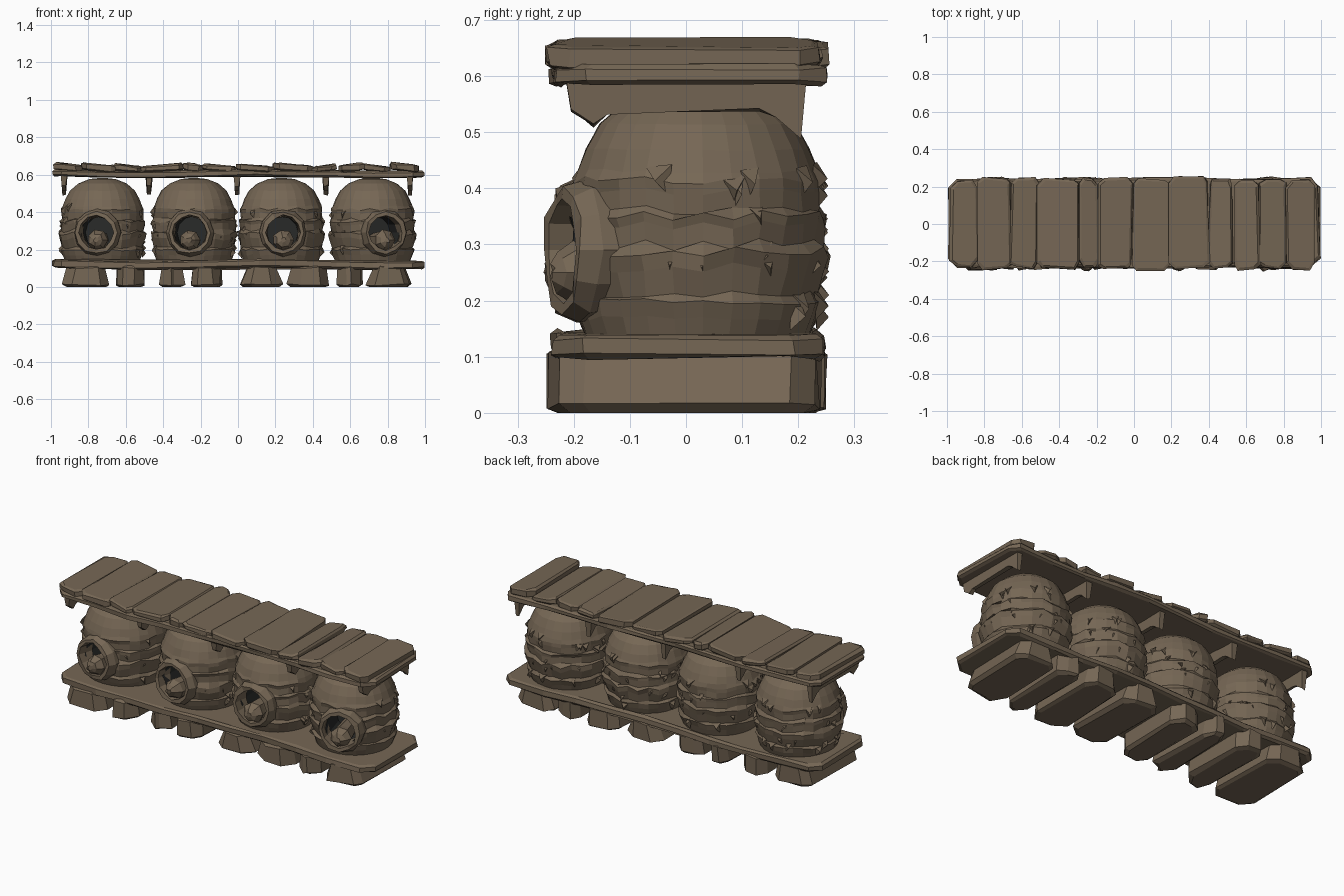
import bpy, bmesh, math, random
from mathutils import Vector, Matrix

random.seed(7)
if "Cube" in bpy.data.objects:
    bpy.data.objects.remove(bpy.data.objects["Cube"])


def material(name, rgb):
    m = bpy.data.materials.new(name)
    m.use_nodes = True
    m.diffuse_color = (*rgb, 1)
    m.node_tree.nodes["Principled BSDF"].inputs["Base Color"].default_value = (*rgb, 1)
    return m


WOOD = material("weathered_wood", (0.18, 0.135, 0.09))
DARK = material("dark_hollow", (0.022, 0.023, 0.022))


def rnd(a):
    return random.uniform(-a, a)


def finish(name, bm, matrix=None, index=0):
    """Turn a bmesh into a flat shaded object."""
    bmesh.ops.recalc_face_normals(bm, faces=bm.faces)
    for f in bm.faces:
        f.material_index = index
    if matrix:
        bm.transform(matrix)
    me = bpy.data.meshes.new(name)
    bm.to_mesh(me)
    bm.free()
    ob = bpy.data.objects.new(name, me)
    bpy.context.collection.objects.link(ob)
    me.materials.append(WOOD)
    me.materials.append(DARK)
    return ob


def loft(rings, closed=False):
    """Bridge rings of points; cap the ends, or join last to first."""
    bm = bmesh.new()
    loops = [[bm.verts.new(p) for p in ring] for ring in rings]
    n = len(loops[0])
    pairs = list(zip(loops, loops[1:]))
    if closed:
        pairs.append((loops[-1], loops[0]))
    else:
        bm.faces.new(loops[0])
        bm.faces.new(loops[-1])
    for a, b in pairs:
        for i in range(n):
            j = (i + 1) % n
            bm.faces.new((a[i], a[j], b[j], b[i]))
    return bm


def slab(name, x, y, z, corner, bevel, steps=1, rough=0.008, wave=0.0, tilt=0.0):
    """Rough hewn board with cut corners and worn upper and lower edges."""
    (x0, x1), (y0, y1), (z0, z1) = x, y, z
    cx, cy = (x0 + x1) / 2, (y0 + y1) / 2
    line = [x0 + corner + (x1 - x0 - 2 * corner) * i / steps for i in range(steps + 1)]
    ends = [y0 + corner, y1 - corner]
    outline = [(p, y0) for p in line] + [(x1, p) for p in ends]
    outline += [(p, y1) for p in reversed(line)] + [(x0, p) for p in reversed(ends)]
    outline = [(px + rnd(rough), py + rnd(rough)) for px, py in outline]
    hx, hy = (x1 - x0) / 2, (y1 - y0) / 2
    rings = []
    for level, inset in ((z0, bevel), (z0 + bevel * 0.6, 0), (z1 - bevel * 0.6, 0), (z1, bevel)):
        ring = []
        for px, py in outline:
            lift = wave * math.sin(px * 5 + 1) + tilt * (px - cx) / hx
            jig = rnd(rough * 0.5) if level > 0.01 else 0
            ring.append((cx + (px - cx) * (1 - inset / hx) + rnd(rough * 0.4),
                         cy + (py - cy) * (1 - inset / hy) + rnd(rough * 0.4),
                         level + lift + jig))
        rings.append(ring)
    return finish(name, loft(rings))


# Stone feet under the lower shelf
feet = [(-0.93, -0.69), (-0.66, -0.5), (-0.42, -0.29), (-0.26, -0.08),
        (0.02, 0.24), (0.27, 0.49), (0.52, 0.66), (0.69, 0.93)]
for i, span in enumerate(feet):
    foot = slab(f"foot_{i + 1}", span, (-0.235, 0.24), (0, 0.115), 0.05, 0.02, 1, 0.012)
    shrink = random.uniform(0.6, 0.95)
    mid = sum(span) / 2
    for v in foot.data.vertices:
        if v.co.z > 0.06:
            v.co.x = mid + (v.co.x - mid) * shrink
        elif v.co.z < 0.005:
            v.co.z = 0

# Lower shelf and roof board
slab("lower_shelf", (-0.99, 0.99), (-0.235, 0.245), (0.1, 0.143), 0.05, 0.014, 9, 0.008, 0.007)
slab("roof_board", (-0.99, 0.99), (-0.235, 0.245), (0.588, 0.622), 0.05, 0.012, 9, 0.008, 0.006)

# Roof planks laid side by side
edges = [-0.985, -0.83, -0.66, -0.51, -0.29, -0.19, -0.01, 0.19, 0.4, 0.53, 0.67, 0.81, 0.975]
for i, (a, b) in enumerate(zip(edges, edges[1:])):
    end = i in (0, len(edges) - 2)
    slab(f"roof_plank_{i + 1}", (a, b), (-0.235 + rnd(0.008), 0.24 + rnd(0.008)),
         (0.618, 0.655 + rnd(0.006)), 0.035 if end else 0.025, 0.012, 1, 0.009,
         tilt=random.choice((-1, 1)) * 0.007)

# Cross beams under the roof, with downturned hooks at both ends
for i, x in enumerate((-0.93, -0.475, -0.005, 0.47, 0.92)):
    side = [(-0.215, 0.6), (-0.205, 0.54), (-0.165, 0.512), (-0.14, 0.535),
            (0.13, 0.54), (0.16, 0.53), (0.205, 0.49), (0.215, 0.6)]
    rings = [[(x + s * (0.018 if z > 0.56 else 0.011) + rnd(0.003), y, z + rnd(0.004))
              for y, z in side] for s in (-1, 1)]
    finish(f"roof_beam_{i + 1}", loft(rings))

# Hive profile: radius, height, height jitter; lips overhang between bands
PROFILE = [(0.195, 0.125, 0), (0.212, 0.17, 0.006), (0.222, 0.2, 0.008),
           (0.214, 0.212, 0.008), (0.228, 0.26, 0.012), (0.234, 0.288, 0.012),
           (0.221, 0.3, 0.012), (0.225, 0.335, 0.009), (0.229, 0.352, 0.01),
           (0.217, 0.362, 0.01), (0.219, 0.395, 0.008), (0.221, 0.415, 0.008),
           (0.213, 0.432, 0.006), (0.199, 0.47, 0.003), (0.175, 0.515, 0.002),
           (0.13, 0.553, 0.001), (0.07, 0.577, 0), (0.02, 0.582, 0)]
SIDES = 26


def circle(radius, y, n, z=0.0, rough=0.0):
    """Ring of points facing the front."""
    out = []
    for i in range(n):
        t = math.tau * i / n
        r = radius + rnd(rough)
        out.append((r * math.cos(t), y + rnd(rough), z + r * math.sin(t)))
    return out


def hive(number, x, yaw):
    place = Matrix.Translation((x, 0.02, 0)) @ Matrix.Rotation(yaw, 4, "Z")
    # Body with shaggy bands and a smoother domed cap
    wobble = [rnd(1) for _ in range(SIDES)]
    rings = []
    for k, (r, z, jig) in enumerate(PROFILE):
        ring = []
        for i in range(SIDES):
            t = math.tau * i / SIDES
            dz = jig * wobble[(i + k // 3 * 7) % SIDES]
            rr = r + rnd(jig * 0.45)
            ring.append((rr * math.cos(t), rr * math.sin(t), z + dz))
        rings.append(ring)
    body = finish(f"hive_body_{number}", loft(rings), place)

    # Entrance hollow cut into the body
    cutter = finish("hollow_cutter", loft([circle(0.088, y, 12, 0.29) for y in (-0.4, -0.03)]),
                    place, 1)
    cutter.hide_render = True
    cut = body.modifiers.new("hollow", "BOOLEAN")
    cut.operation, cut.solver, cut.object = "DIFFERENCE", "EXACT", cutter
    bpy.context.view_layer.objects.active = body
    bpy.ops.object.modifier_apply(modifier=cut.name)
    bpy.data.objects.remove(cutter)

    # Thick chipped collar around the entrance
    collar = [circle(r, y, 12, 0.29, 0.005) for r, y in
              ((0.124, -0.165), (0.126, -0.215), (0.112, -0.25), (0.092, -0.25), (0.086, -0.165))]
    finish(f"entrance_collar_{number}", loft(collar, True), place)

    # Blunt faceted spout low in the entrance
    spout = [circle(r, y, 7, 0.25, 0.004) for r, y in
             ((0.04, -0.04), (0.052, -0.19), (0.056, -0.225), (0.036, -0.258), (0.014, -0.27))]
    finish(f"entrance_spout_{number}", loft(spout), place)

    # Loose splinters around the bands, kept clear of the entrance
    bm = bmesh.new()
    for _ in range(34):
        t = -math.pi / 2 + random.uniform(0.75, math.tau - 0.75)
        z = random.choice((0.2, 0.27, 0.3, 0.35, 0.41)) + rnd(0.02)
        out = Vector((math.cos(t), math.sin(t), 0))
        along = Vector((-out.y, out.x, 0))
        base = out * 0.212 + Vector((0, 0, z))
        up = Vector((0, 0, 1))
        w = random.uniform(0.01, 0.028)
        pts = [base - along * w + up * 0.015, base + along * w + up * 0.02,
               base + along * rnd(0.02) - up * 0.035, base + out * 0.023 - up * 0.01]
        vs = [bm.verts.new(p) for p in pts]
        for tri in ((0, 1, 2), (0, 1, 3), (1, 2, 3), (2, 0, 3)):
            bm.faces.new([vs[q] for q in tri])
    finish(f"hive_splinters_{number}", bm, place)


for n, (x, yaw) in enumerate(((-0.725, -0.13), (-0.235, -0.1), (0.232, 0.04), (0.72, 0.29))):
    hive(n + 1, x, yaw)
